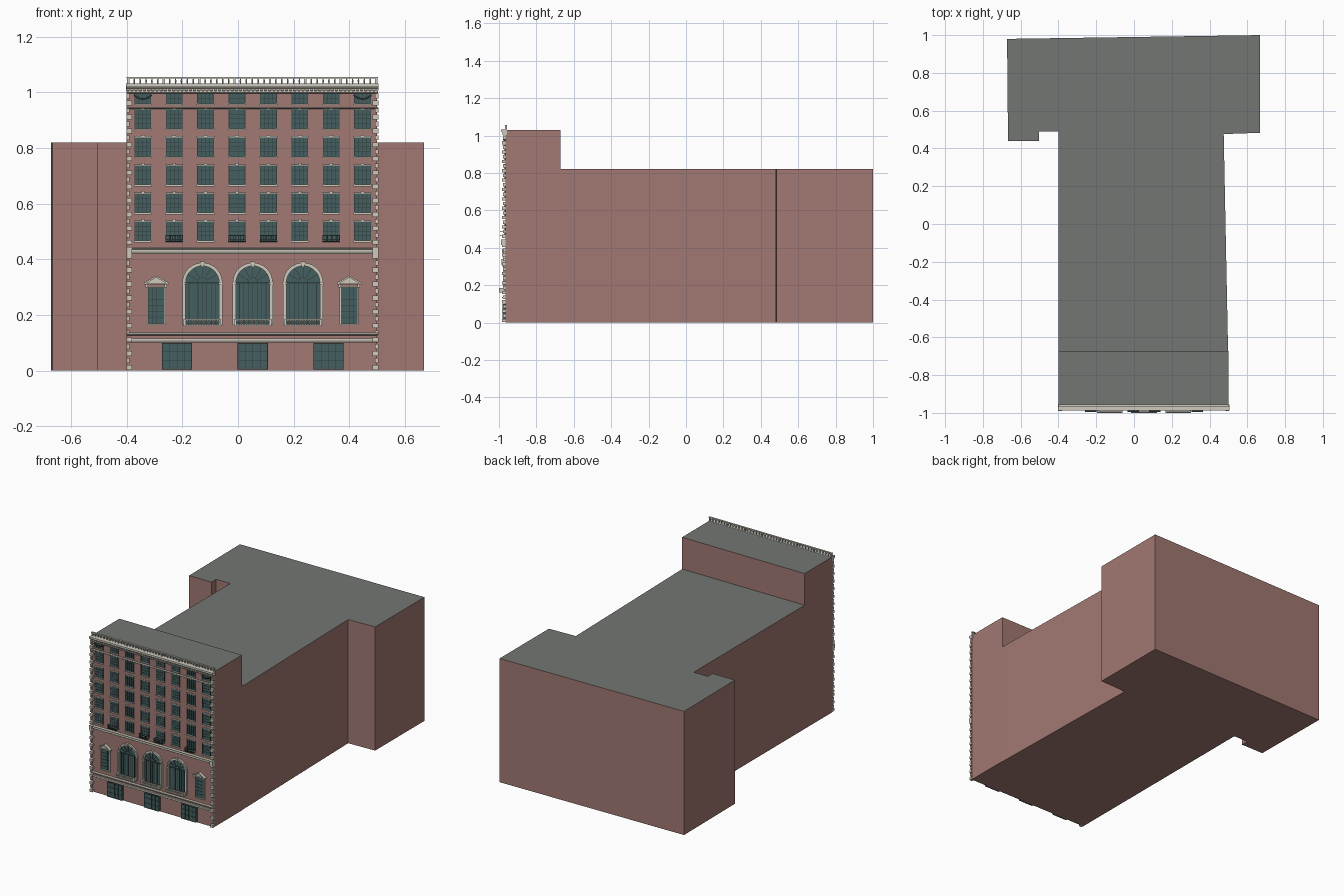
import bpy, bmesh
from math import sin, cos, pi
from mathutils import Vector, Matrix

if "Cube" in bpy.data.objects:
    bpy.data.objects.remove(bpy.data.objects["Cube"])


def material(name, rgb):
    m = bpy.data.materials.new(name)
    m.diffuse_color = (*rgb, 1)
    m.use_nodes = True
    m.node_tree.nodes["Principled BSDF"].inputs["Base Color"].default_value = m.diffuse_color
    return m


BRICK = material("brick", (0.36, 0.19, 0.17))
ROOF = material("roof", (0.17, 0.18, 0.17))
STONE = material("stone", (0.62, 0.59, 0.51))
GLASS = material("glass", (0.06, 0.115, 0.115))
IRON = material("iron", (0.03, 0.045, 0.045))
WALL = -0.966          # plane of the front wall
MID = 0.053            # facade centre line
X0, X1 = -0.40, 0.503  # facade ends


def solid(bm, pts, offset):
    """Extrude a flat polygon along an offset vector."""
    face = bm.faces.new([bm.verts.new(p) for p in pts])
    new = bmesh.ops.extrude_face_region(bm, geom=[face], use_keep_orig=True)["geom"]
    bmesh.ops.translate(bm, vec=offset, verts=[v for v in new if isinstance(v, bmesh.types.BMVert)])


def front_prism(bm, xz, y0, y1):
    solid(bm, [(x, y0, z) for x, z in xz], (0, y1 - y0, 0))


def box(bm, x0, x1, z0, z1, y0, y1=WALL + 0.002):
    front_prism(bm, [(x0, z0), (x1, z0), (x1, z1), (x0, z1)], y0, y1)


def bar(bm, a, b, w, y0, y1=WALL):
    a, b = Vector(a), Vector(b)
    d = (b - a).normalized() * w / 2
    n = Vector((-d.y, d.x))
    front_prism(bm, [a + n, b + n, b - n, a - n], y0, y1)


def moulding(bm, profile, x0=X0, x1=X1):
    """Run a (y, z) cross-section along the facade."""
    solid(bm, [(x0, y, z) for y, z in profile], (x1 - x0, 0, 0))


def baluster(bm, x, y, z0, z1, r):
    h = (z1 - z0) / 2
    for i, (ra, rb) in enumerate(((r * 0.6, r), (r, r * 0.45))):
        bmesh.ops.create_cone(bm, segments=6, radius1=ra, radius2=rb, depth=h, cap_ends=True,
                              matrix=Matrix.Translation((x, y, z0 + h * (i + 0.5))))


def finish(bm, name, mat):
    bmesh.ops.recalc_face_normals(bm, faces=bm.faces)
    me = bpy.data.meshes.new(name)
    bm.to_mesh(me)
    bm.free()
    ob = bpy.data.objects.new(name, me)
    bpy.context.collection.objects.link(ob)
    me.materials.append(mat)
    return ob


# Building masses: walls in brick, upward faces in roof grey
def mass(name, outline, height):
    bm = bmesh.new()
    solid(bm, [(x, y, 0) for x, y in outline], (0, 0, height))
    ob = finish(bm, name, BRICK)
    ob.data.materials.append(ROOF)
    for p in ob.data.polygons:
        if p.normal.z > 0.9:
            p.material_index = 1


mass("front_block", [(-0.40, WALL), (0.50, WALL), (0.50, -0.672), (-0.40, -0.672)], 1.03)
mass("rear_wing", [(-0.40, -0.672), (0.498, -0.672), (0.475, 0.476), (0.668, 0.483), (0.668, 1.0),
                   (-0.672, 0.98), (-0.667, 0.44), (-0.503, 0.44), (-0.503, 0.49), (-0.40, 0.49)], 0.82)

glass, bars, trim, rails = (bmesh.new() for _ in range(4))


# Rectangular window: pane, stone surround and glazing bars
def window(x, z0, z1, w, cols, rows, surround=True):
    a, b = x - w / 2, x + w / 2
    box(glass, a, b, z0, z1, WALL - 0.002)
    for i in range(1, cols):
        bar(bars, (a + w * i / cols, z0), (a + w * i / cols, z1), 0.0015, WALL - 0.004)
    for i in range(1, rows):
        z = z0 + (z1 - z0) * i / rows
        bar(bars, (a, z), (b, z), 0.0015, WALL - 0.004)
    if surround:
        for e in (a, b):
            box(bars, e - 0.0012, e + 0.0012, z0, z1, WALL - 0.005)
        box(trim, a - 0.003, b + 0.003, z0 - 0.006, z0, WALL - 0.010)


# Upper storeys
columns = [-0.342 + 0.1128 * i for i in range(8)]
for x in columns:
    for r in range(5):
        z = 0.467 + 0.1008 * r
        window(x, z, z + 0.069, 0.058, 4, 4)
        box(trim, x - 0.032, x + 0.032, z + 0.069, z + 0.073, WALL - 0.007)
        front_prism(trim, [(x - 0.004, z + 0.066), (x + 0.004, z + 0.066),
                           (x + 0.006, z + 0.078), (x - 0.006, z + 0.078)], WALL - 0.011, WALL)
    window(x, 0.96, 0.995, 0.058, 4, 2)

# Iron balconets on four first-row windows
for i in (1, 3, 4, 6):
    x = columns[i]
    box(rails, x - 0.031, x + 0.031, 0.463, 0.466, -0.995)
    for z in (0.470, 0.485):
        box(rails, x - 0.031, x + 0.031, z, z + 0.002, -0.995, -0.993)
        for s in (-1, 1):
            box(rails, x + s * 0.030 - 0.001, x + s * 0.030 + 0.001, z, z + 0.002, -0.995)
    for k in range(11):
        u = x - 0.030 + 0.006 * k
        box(rails, u - 0.0008, u + 0.0008, 0.465, 0.487, -0.995, -0.9935)

# Carved swags beneath the cornice at both ends
for x in (columns[0], columns[-1]):
    pts = [(x - 0.032 + 0.008 * i, 0.990 - 0.014 * sin(pi * i / 8)) for i in range(9)]
    for a, b in zip(pts, pts[1:]):
        bar(rails, a, b, 0.006, WALL - 0.012)

# Arched windows with fan lights and balustrades
SPRING, R, RO = 0.316, 0.060, 0.072


def arch(x, r, z0, n=20):
    return ([(x + r, z0)] + [(x + r * cos(pi * i / n), SPRING + r * sin(pi * i / n)) for i in range(n + 1)]
            + [(x - r, z0)])


for x in (MID - 0.181, MID, MID + 0.181):
    front_prism(glass, arch(x, R, 0.165), WALL - 0.002, WALL + 0.002)
    for r_in, r_out, y in ((R, RO, WALL - 0.008), (R + 0.006, RO, WALL - 0.012)):
        ins, outs = arch(x, r_in, 0.165), arch(x, r_out, 0.165)
        for k in range(len(ins) - 1):
            front_prism(trim, [ins[k], ins[k + 1], outs[k + 1], outs[k]], y, WALL)
    front_prism(trim, [(x - 0.005, SPRING + R - 0.004), (x + 0.005, SPRING + R - 0.004),
                       (x + 0.008, SPRING + RO + 0.004), (x - 0.008, SPRING + RO + 0.004)], WALL - 0.017, WALL)
    for s in (-1, 1):
        box(trim, x + s * 0.066 - 0.008, x + s * 0.066 + 0.008, SPRING - 0.006, SPRING, WALL - 0.014)
    bar(bars, (x - R, SPRING), (x + R, SPRING), 0.004, WALL - 0.006)
    for k in range(-3, 4):
        bar(bars, (x + k * 0.016, 0.165), (x + k * 0.016, SPRING), 0.003 if k % 2 else 0.0015, WALL - 0.005)
    for k in range(1, 6):
        c, s = cos(pi * k / 6), sin(pi * k / 6)
        bar(bars, (x + 0.018 * c, SPRING + 0.018 * s), (x + R * c, SPRING + R * s), 0.002, WALL - 0.005)
    fan = arch(x, 0.018, SPRING, 10)[1:-1]
    for a, b in zip(fan, fan[1:]):
        bar(bars, a, b, 0.002, WALL - 0.005)
    box(trim, x - 0.068, x + 0.068, 0.160, 0.166, -1.0)
    box(trim, x - 0.066, x + 0.066, 0.181, 0.185, -0.999, -0.989)
    for s in (-1, 1):
        box(trim, x + s * 0.063 - 0.004, x + s * 0.063 + 0.004, 0.165, 0.185, -0.999)
    for k in range(13):
        baluster(trim, x - 0.054 + 0.009 * k, -0.994, 0.165, 0.182, 0.0032)

# Pedimented side windows
for s in (-1, 1):
    x = MID + s * 0.3465
    window(x, 0.170, 0.301, 0.060, 4, 6)
    for e in (-1, 1):
        box(trim, x + e * 0.032 - 0.002, x + e * 0.032 + 0.002, 0.168, 0.308, WALL - 0.007)
        bar(trim, (x + e * 0.043, 0.313), (x, 0.338), 0.006, WALL - 0.020)
        box(trim, x + e * 0.034 - 0.004, x + e * 0.034 + 0.004, 0.299, 0.310, WALL - 0.014)
    box(trim, x - 0.044, x + 0.044, 0.309, 0.314, WALL - 0.020)
    front_prism(trim, [(x - 0.040, 0.313), (x + 0.040, 0.313), (x, 0.337)], WALL - 0.012, WALL)

# Street level openings
for s in (-1, 0, 1):
    x = MID + s * 0.272
    box(glass, x - 0.054, x + 0.054, 0.004, 0.10, WALL - 0.014)
    for k in range(5):
        u = x - 0.053 + 0.0265 * k
        bar(bars, (u, 0.004), (u, 0.10), 0.002, WALL - 0.016)
    for z in (0.005, 0.036, 0.070, 0.099):
        bar(bars, (x - 0.054, z), (x + 0.054, z), 0.002, WALL - 0.016)

finish(glass, "window_panes", GLASS)
finish(bars, "glazing_bars", IRON)
finish(trim, "window_stonework", STONE)
finish(rails, "balconets_and_swags", IRON)

# Horizontal stone bands and stepped top cornice
bm = bmesh.new()
for z0, z1, d in ((0.102, 0.116, 0.012), (0.127, 0.137, 0.018), (0.420, 0.436, 0.012),
                  (0.436, 0.443, 0.020), (0.940, 0.947, 0.014), (0.996, 1.004, 0.012)):
    h = z1 - z0
    moulding(bm, [(WALL + 0.002, z0), (WALL - d * 0.6, z0), (WALL - d, z0 + h * 0.5),
                  (WALL - d, z1), (WALL + 0.002, z1)])
moulding(bm, [(-0.956, 1.006), (-0.974, 1.006), (-0.976, 1.013), (-0.984, 1.016), (-0.988, 1.022),
              (-0.988, 1.031), (-0.956, 1.031)], X0 - 0.002, X1 + 0.002)
for i in range(60):
    u = X0 + 0.008 + 0.0150 * i
    box(bm, u, u + 0.007, 1.004, 1.013, -0.981)
for x in (X0 + 0.009, X1 - 0.009):
    box(bm, x - 0.010, x + 0.010, 0.416, 0.444, -0.989)
finish(bm, "stone_bands", STONE)

# Corner quoins, alternating long and short
bm = bmesh.new()
for i in range(40):
    z, w = 0.003 + 0.025 * i, (0.020, 0.011)[i % 2]
    for x, s in ((X0 - 0.001, 1), (X1 + 0.001, -1)):
        box(bm, min(x, x + s * w), max(x, x + s * w), z, z + 0.017, -0.984 + 0.006 * (i % 2))
finish(bm, "corner_quoins", STONE)

# Rooftop balustrade
bm = bmesh.new()
box(bm, X0, X1, 1.050, 1.055, -0.968, -0.956)
for i in range(43):
    u = X0 + 0.006 + 0.0212 * i
    if i % 6 == 0:
        box(bm, u - 0.004, u + 0.004, 1.03, 1.055, -0.967, -0.957)
    else:
        baluster(bm, u, -0.962, 1.03, 1.051, 0.0035)
finish(bm, "roof_balustrade", STONE)
